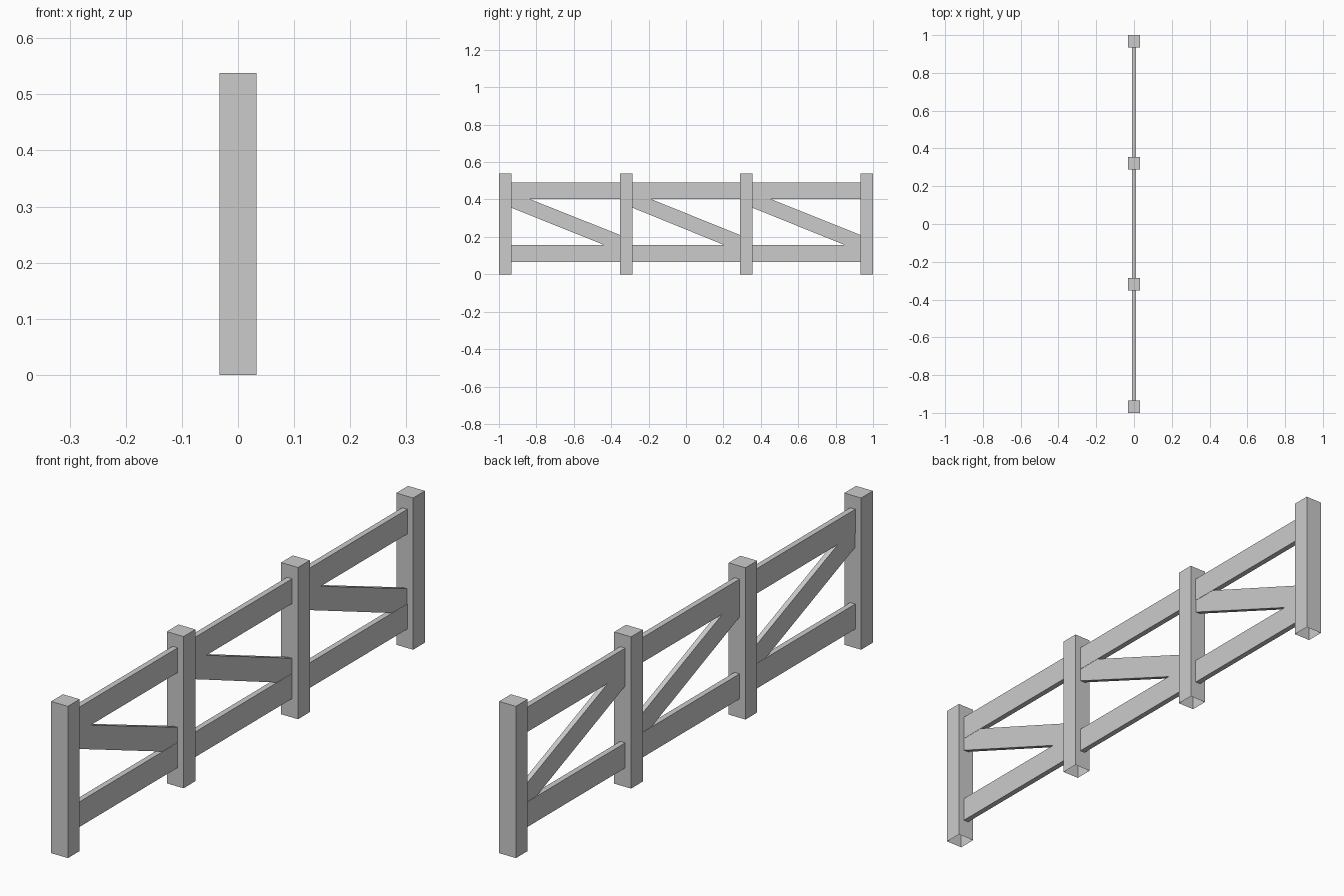
import bpy, bmesh

if "Cube" in bpy.data.objects:
    bpy.data.objects.remove(bpy.data.objects["Cube"])

POST_Y = [-0.967, -0.319, 0.322, 0.967]
POST_W, POST_H = 0.066, 0.538
LOW = (0.067, 0.156)    # z range of lower rail
HIGH = (0.404, 0.492)   # z range of upper rail


def finish(name, bm):
    bmesh.ops.recalc_face_normals(bm, faces=bm.faces)
    mesh = bpy.data.meshes.new(name)
    bm.to_mesh(mesh)
    bm.free()
    obj = bpy.data.objects.new(name, mesh)
    bpy.context.collection.objects.link(obj)
    return obj


def board(name, profile, thickness):
    """Extrude a (y, z) outline along x, centred on x = 0."""
    bm = bmesh.new()
    face = bm.faces.new([bm.verts.new((-thickness / 2, y, z)) for y, z in profile])
    ext = bmesh.ops.extrude_face_region(bm, geom=[face], use_keep_orig=True)
    moved = [v for v in ext["geom"] if isinstance(v, bmesh.types.BMVert)]
    bmesh.ops.translate(bm, verts=moved, vec=(thickness, 0, 0))
    return finish(name, bm)


def rect(y0, y1, z0, z1):
    return [(y0, z0), (y1, z0), (y1, z1), (y0, z1)]


# Square posts, open underneath
for i, y in enumerate(POST_Y, 1):
    bm = bmesh.new()
    bmesh.ops.create_cube(bm, size=1)
    bmesh.ops.scale(bm, verts=bm.verts, vec=(POST_W, POST_W, POST_H))
    bmesh.ops.translate(bm, verts=bm.verts, vec=(0, y, POST_H / 2))
    base = [f for f in bm.faces if f.calc_center_median().z < 0.001]
    bm.normal_update()
    bmesh.ops.delete(bm, geom=base, context='FACES_ONLY')
    finish(f"post_{i}", bm)

# Rails and a diagonal brace in each bay
for i, (p, q) in enumerate(zip(POST_Y, POST_Y[1:]), 1):
    a, b = p + POST_W / 2, q - POST_W / 2
    board(f"lower_rail_{i}", rect(a, b, *LOW), 0.02)
    board(f"upper_rail_{i}", rect(a, b, *HIGH), 0.02)
    # Brace trimmed to the rails and posts it meets
    board(f"brace_{i}", [(a, 0.356), (a, HIGH[0]), (a + 0.094, HIGH[0]),
                         (b, 0.210), (b, LOW[1]), (b - 0.084, LOW[1])], 0.018)
